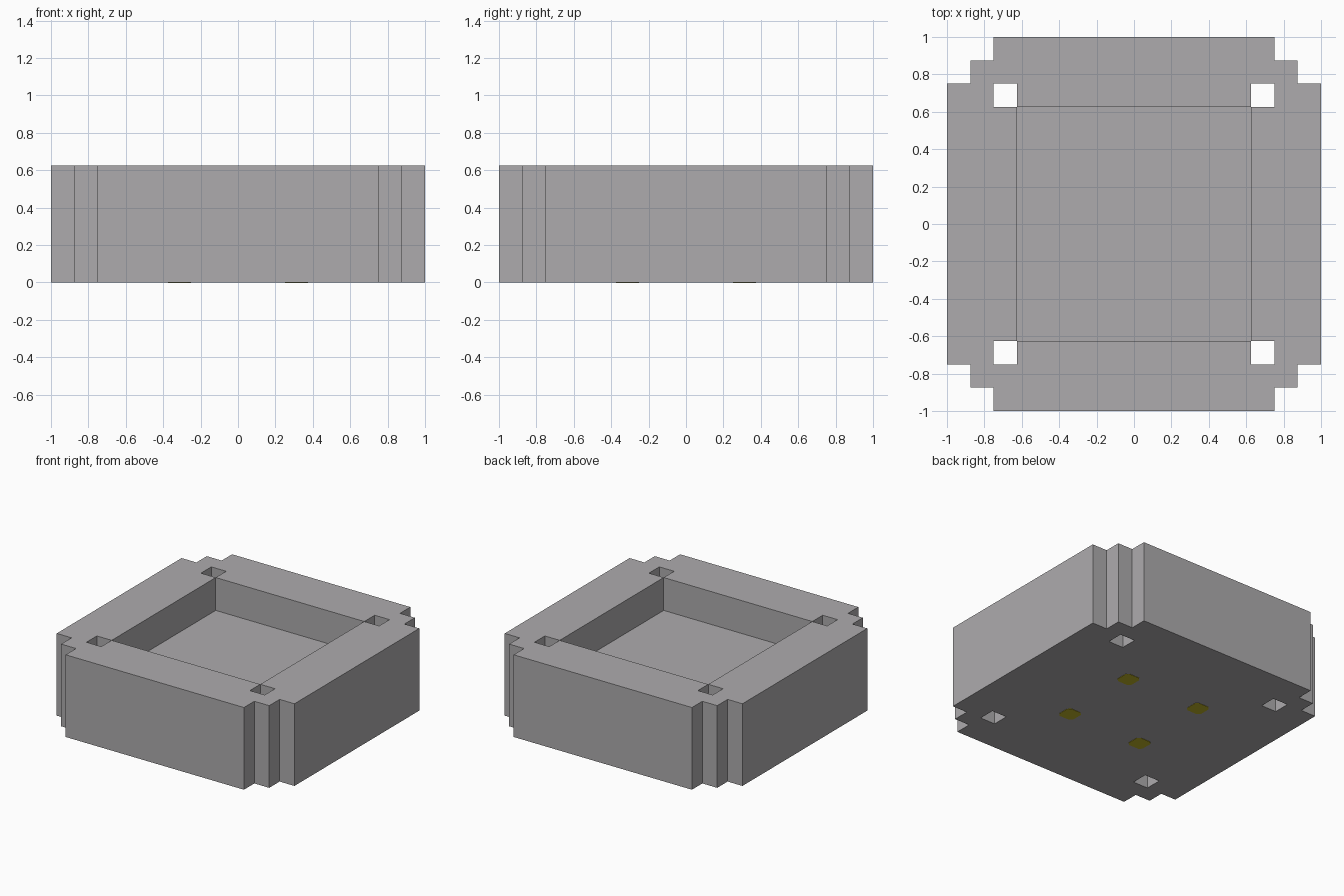
import bpy
import bmesh

cube = bpy.data.objects.get("Cube")
if cube:
    bpy.data.objects.remove(cube, do_unlink=True)


def make_material(name, rgb):
    mat = bpy.data.materials.new(name)
    mat.use_nodes = True
    mat.diffuse_color = (*rgb, 1)
    bsdf = next(n for n in mat.node_tree.nodes if n.type == 'BSDF_PRINCIPLED')
    bsdf.inputs["Base Color"].default_value = (*rgb, 1)
    return mat


def finish(bm, name, mat):
    bmesh.ops.remove_doubles(bm, verts=bm.verts, dist=0.0001)
    mesh = bpy.data.meshes.new(name)
    bm.to_mesh(mesh)
    bm.free()
    mesh.materials.append(mat)
    obj = bpy.data.objects.new(name, mesh)
    bpy.context.collection.objects.link(obj)
    return obj


grey = make_material("stone grey", (0.42, 0.41, 0.42))
yellow = make_material("mustard yellow", (0.52, 0.445, 0.02))

# Tray block: a coarse grid of columns with stepped corners, holes and a recess
LINES = [-1, -0.875, -0.75, -0.625, 0.625, 0.75, 0.875, 1]
N = len(LINES) - 1
HEIGHT, FLOOR = 0.625, 0.375


def column_height(i, j):
    if not (0 <= i < N and 0 <= j < N):
        return 0
    cx = abs(LINES[i] + LINES[i + 1]) / 2
    cy = abs(LINES[j] + LINES[j + 1]) / 2
    if cx + cy > 1.7:                      # stepped corner notch
        return 0
    if 0.625 < cx < 0.75 and 0.625 < cy < 0.75:   # through hole
        return 0
    return FLOOR if cx < 0.625 and cy < 0.625 else HEIGHT


bm = bmesh.new()


def add_face(*points):
    bm.faces.new([bm.verts.new(p) for p in points])


for i in range(N):
    for j in range(N):
        h = column_height(i, j)
        if h == 0:
            continue
        x0, x1, y0, y1 = LINES[i], LINES[i + 1], LINES[j], LINES[j + 1]
        ring = [(x0, y0), (x1, y0), (x1, y1), (x0, y1)]
        add_face(*[(x, y, h) for x, y in ring])
        add_face(*[(x, y, 0) for x, y in reversed(ring)])
        # walls wherever the neighbouring column is lower
        for k, (di, dj) in enumerate([(0, -1), (1, 0), (0, 1), (-1, 0)]):
            low = column_height(i + di, j + dj)
            if low < h:
                a, b = ring[k], ring[(k + 1) % 4]
                add_face((*a, low), (*b, low), (*b, h), (*a, h))
finish(bm, "tray_block", grey)

# Four thin contact pads under the base, with clipped corners
R, C = 0.0625, 0.042
PAD = [(R, -C), (R, C), (C, R), (-C, R), (-R, C), (-R, -C), (-C, -R), (C, -R)]
for sx, side in ((1, "left"), (-1, "right")):
    for sy, end in ((-1, "front"), (1, "back")):
        bm = bmesh.new()
        base = bm.faces.new([bm.verts.new((x + sx * 0.3125, y + sy * 0.3125, -0.002))
                             for x, y in PAD])
        top = bmesh.ops.extrude_face_region(bm, geom=[base])
        bmesh.ops.translate(bm, vec=(0, 0, 0.004),
                            verts=[v for v in top["geom"] if isinstance(v, bmesh.types.BMVert)])
        bmesh.ops.recalc_face_normals(bm, faces=bm.faces)
        finish(bm, f"base_pad_{end}_{side}", yellow)
